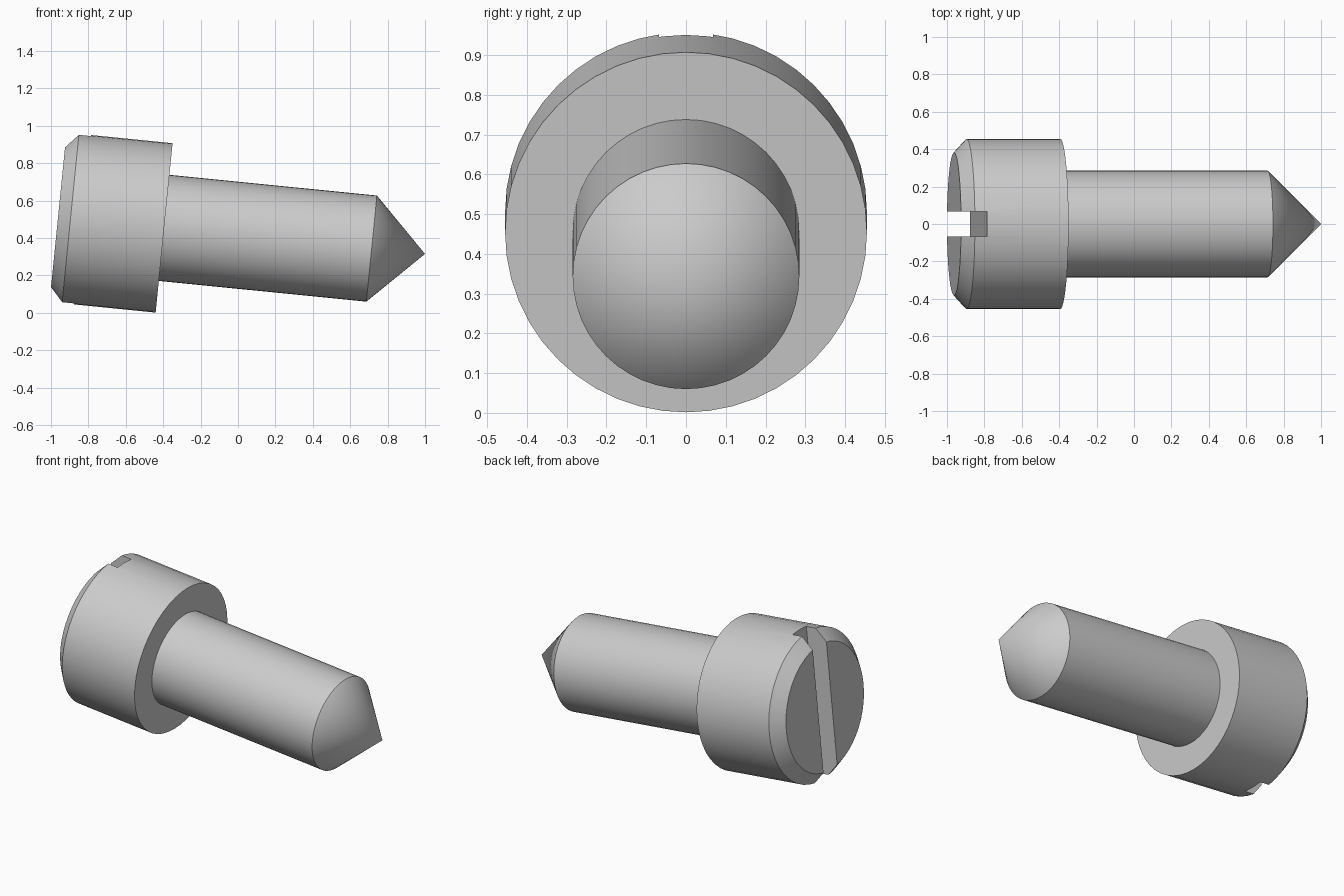
import bpy, bmesh, math
from mathutils import Matrix, Vector

if "Cube" in bpy.data.objects:
    bpy.data.objects.remove(bpy.data.objects["Cube"], do_unlink=True)

SIDES = 48
# Screw frame: local +x runs along the axis, origin at the pointed tip
FRAME = Matrix.Translation((1, 0, 0.315)) @ Matrix.Rotation(math.radians(5.7), 4, 'Y')

steel = bpy.data.materials.new("grey_steel")
steel.use_nodes = True
colour = (0.6, 0.6, 0.6, 1)
steel.diffuse_color = colour
steel.node_tree.nodes["Principled BSDF"].inputs["Base Color"].default_value = colour


def make_object(name, bm):
    bmesh.ops.recalc_face_normals(bm, faces=bm.faces)
    mesh = bpy.data.meshes.new(name)
    bm.to_mesh(mesh)
    bm.free()
    obj = bpy.data.objects.new(name, mesh)
    obj.matrix_world = FRAME
    mesh.materials.append(steel)
    bpy.context.collection.objects.link(obj)
    return obj


def lathe(name, profile):
    """Revolve (axial position, radius) points around local x."""
    bm = bmesh.new()
    verts = [bm.verts.new((x, 0, r)) for x, r in profile]
    edges = [bm.edges.new(pair) for pair in zip(verts, verts[1:])]
    bmesh.ops.spin(bm, geom=verts + edges, cent=(0, 0, 0), axis=(1, 0, 0),
                   angle=math.tau, steps=SIDES)
    bmesh.ops.remove_doubles(bm, verts=bm.verts, dist=0.0001)
    return make_object(name, bm)


# Pointed shaft, chamfered head
screw = lathe("screw_body", [
    (0, 0), (-0.287, 0.285), (-1.402, 0.285), (-1.402, 0.455),
    (-1.905, 0.455), (-1.972, 0.382), (-1.972, 0)])

# Driver slot across the head
bm = bmesh.new()
bmesh.ops.create_cube(bm, size=1)
bmesh.ops.scale(bm, vec=(0.4, 0.135, 1.2), verts=bm.verts)
bmesh.ops.translate(bm, vec=Vector((-2.04, 0, 0)), verts=bm.verts)
cutter = make_object("slot_cutter", bm)
cutter.hide_render = True

slot = screw.modifiers.new("slot", 'BOOLEAN')
slot.operation = 'DIFFERENCE'
slot.solver = 'EXACT'
slot.object = cutter

bpy.ops.object.select_all(action='DESELECT')
screw.select_set(True)
bpy.context.view_layer.objects.active = screw
bpy.ops.object.modifier_apply(modifier="slot")
bpy.data.objects.remove(cutter, do_unlink=True)
bpy.ops.object.shade_smooth_by_angle(angle=math.radians(30))
